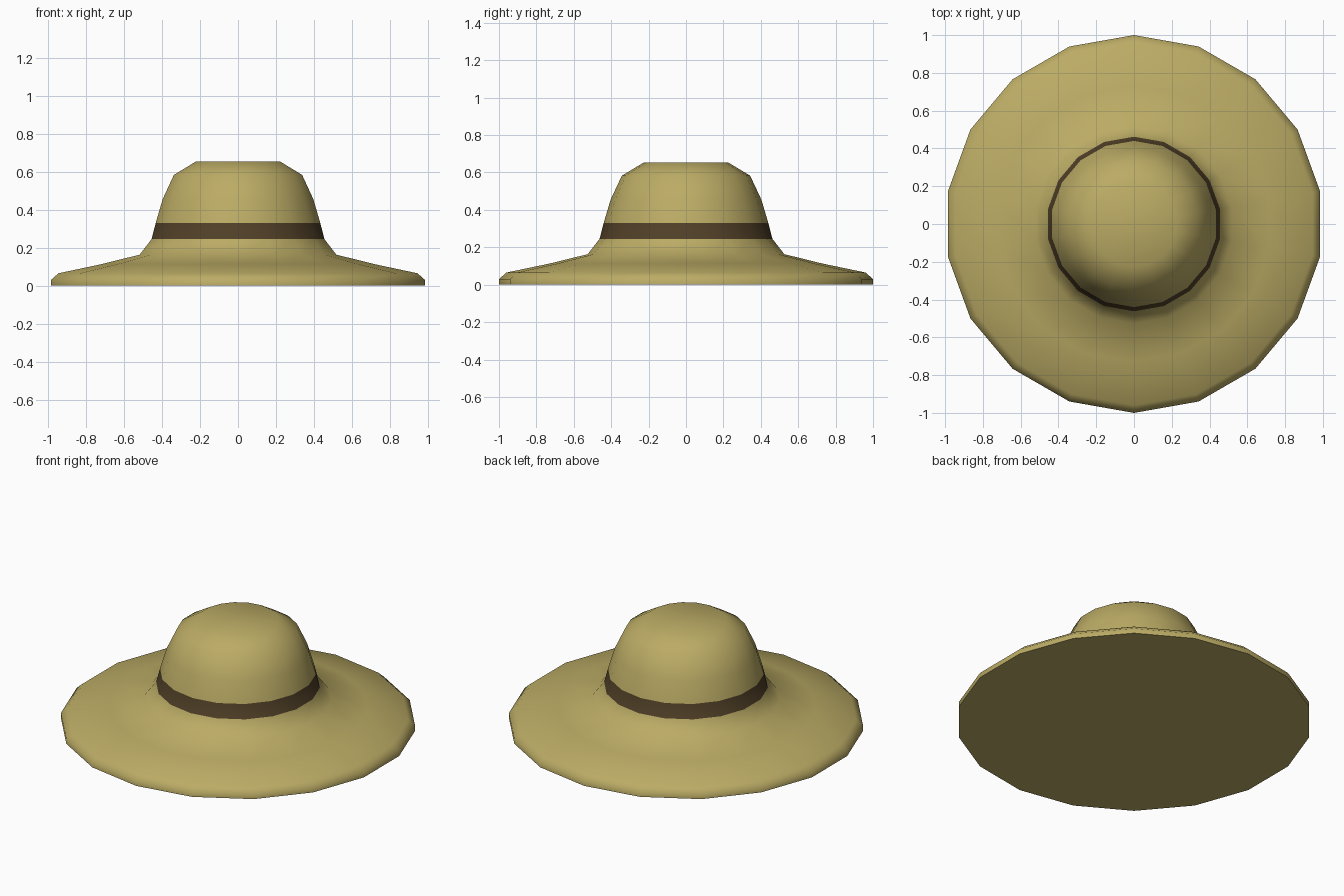
import bpy, bmesh, math

if "Cube" in bpy.data.objects:
    bpy.data.objects.remove(bpy.data.objects["Cube"])

SIDES = 18
# Hat outline as (radius, height), from brim edge up to the crown top
PROFILE = [(1.0, 0.0), (1.0, 0.03), (0.96, 0.065), (0.73, 0.113), (0.526, 0.163),
           (0.462, 0.245), (0.44, 0.33), (0.403, 0.455), (0.343, 0.583), (0.226, 0.653)]
BAND_LOW, BAND_HIGH = 0.245, 0.33


def material(name, rgb):
    m = bpy.data.materials.new(name)
    m.diffuse_color = (*rgb, 1)
    m.use_nodes = True
    m.node_tree.nodes["Principled BSDF"].inputs["Base Color"].default_value = m.diffuse_color
    return m


# Revolve the outline into a closed solid
bm = bmesh.new()
rings = []
for r, z in PROFILE:
    rings.append([bm.verts.new((r * math.cos(a), r * math.sin(a), z))
                  for a in (math.pi / 2 + 2 * math.pi * i / SIDES for i in range(SIDES))])
for low, high in zip(rings, rings[1:]):
    for i in range(SIDES):
        j = (i + 1) % SIDES
        bm.faces.new((low[i], low[j], high[j], high[i]))
bm.faces.new(list(reversed(rings[0])))   # flat underside
bm.faces.new(rings[-1])                  # crown top

# Ribbon band coloured by height
for f in bm.faces:
    f.material_index = int(BAND_LOW < f.calc_center_median().z < BAND_HIGH)

mesh = bpy.data.meshes.new("sun_hat")
bm.to_mesh(mesh)
bm.free()
mesh.materials.append(material("straw", (0.50, 0.41, 0.13)))
mesh.materials.append(material("dark brown ribbon", (0.08, 0.05, 0.02)))
hat = bpy.data.objects.new("sun_hat", mesh)
bpy.context.collection.objects.link(hat)

# Smooth everywhere except the rim of the underside
bpy.context.view_layer.objects.active = hat
hat.select_set(True)
bpy.ops.object.shade_smooth_by_angle(angle=math.radians(60))
